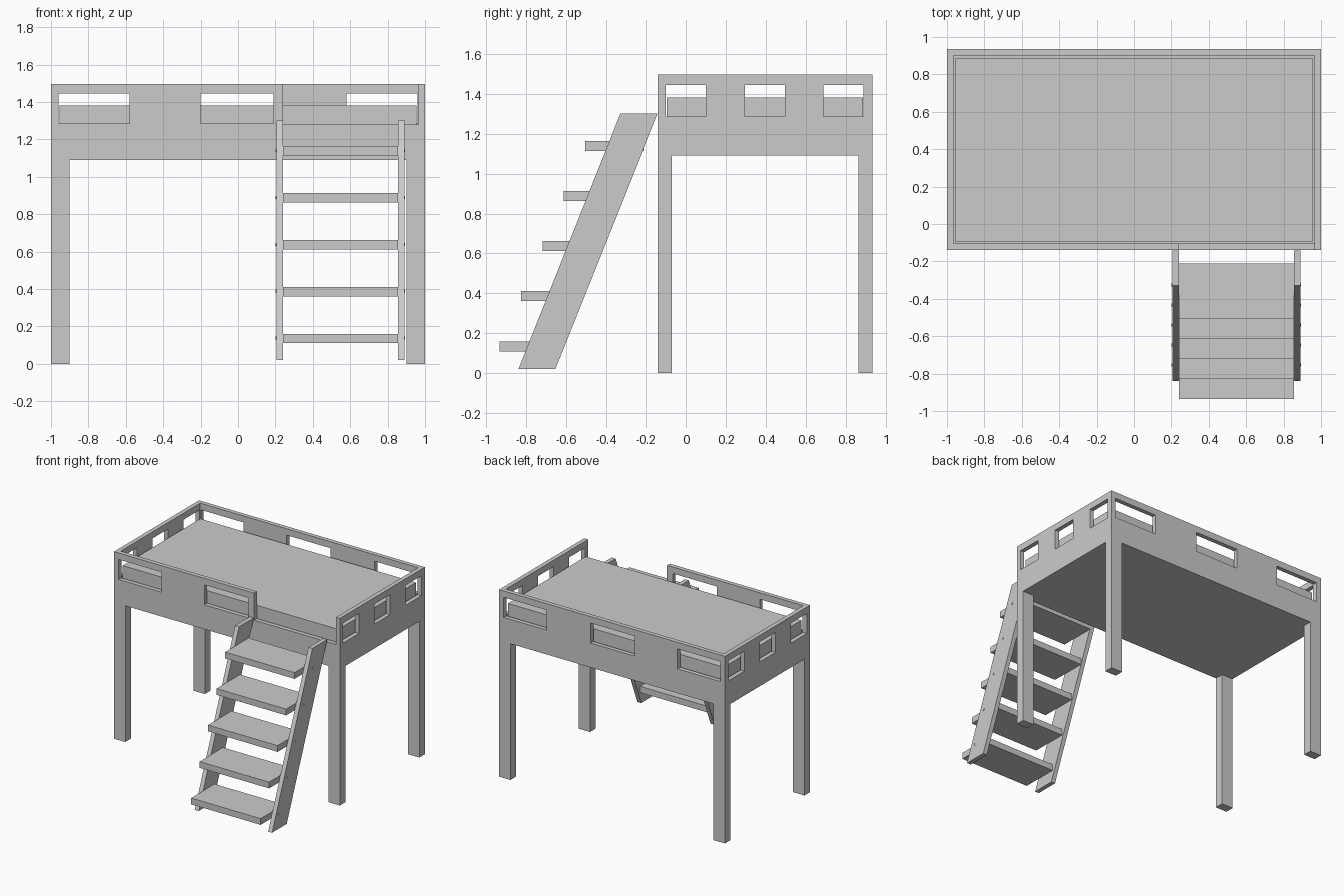
import bpy, bmesh
from mathutils import Matrix

if "Cube" in bpy.data.objects:
    bpy.data.objects.remove(bpy.data.objects["Cube"])


def add_mesh(name, bm):
    bmesh.ops.recalc_face_normals(bm, faces=bm.faces)
    me = bpy.data.meshes.new(name)
    bm.to_mesh(me)
    bm.free()
    ob = bpy.data.objects.new(name, me)
    bpy.context.collection.objects.link(ob)
    return ob


def box(name, x, y, z):
    bm = bmesh.new()
    bmesh.ops.create_cube(bm, size=1)
    for v in bm.verts:
        v.co = [(r[0] + r[1]) / 2 + c * (r[1] - r[0]) for c, r in zip(v.co, (x, y, z))]
    return add_mesh(name, bm)


def profile(name, yz, x0, x1):
    bm = bmesh.new()
    face = bm.faces.new([bm.verts.new((x0, y, z)) for y, z in yz])
    new = bmesh.ops.extrude_face_region(bm, geom=[face])["geom"]
    bmesh.ops.translate(bm, vec=(x1 - x0, 0, 0),
                        verts=[v for v in new if isinstance(v, bmesh.types.BMVert)])
    return add_mesh(name, bm)


def cut(target, x, y, z):
    cutter = box("cutter", x, y, z)
    cutter.hide_render = True
    mod = target.modifiers.new("cut", "BOOLEAN")
    mod.operation, mod.object, mod.solver = "DIFFERENCE", cutter, "EXACT"
    bpy.context.view_layer.objects.active = target
    bpy.ops.object.modifier_apply(modifier=mod.name)
    bpy.data.objects.remove(cutter)


Y0, Y1 = -0.14, 0.935      # bed front and back
WALL = 0.035

# Bed frame: hollow tray with guard rail windows and a ladder opening
frame = box("bed_frame", (-1, 1), (Y0, Y1), (1.09, 1.497))
cut(frame, (-1 + WALL, 1 - WALL), (Y0 + WALL, Y1 - WALL), (1.26, 1.7))
cut(frame, (0.24, 1 - WALL), (Y0 - 0.1, 0.1), (1.28, 1.7))
for cx in (-0.77, -0.005, 0.77):
    half = 0.19 if cx in (-0.77, 0.77) else 0.195
    cut(frame, (cx - half, cx + half), (Y0 - 0.1, Y1 + 0.1), (1.285, 1.445))
for cy in (0, 0.395, 0.79):
    cut(frame, (-1.1, 1.1), (cy - 0.1, cy + 0.1), (1.285, 1.445))

# Mattress
box("mattress", (-0.955, 0.955), (-0.095, 0.887), (1.26, 1.38))

# Legs
for side, x in (("left", (-1, -0.9)), ("right", (0.9, 1))):
    for end, y in (("front", (Y0, Y0 + 0.07)), ("back", (Y1 - 0.07, Y1))):
        box(f"{end}_{side}_leg", x, y, (0, 1.09))

# Ladder side boards
stringer = [(-0.84, 0.02), (-0.655, 0.02), (-0.142, 1.3), (-0.33, 1.3)]
for side, x in (("left", 0.205), ("right", 0.855)):
    profile(f"ladder_{side}_side", stringer, x, x + 0.035)

# Ladder steps with a screw head at each end
for i in range(5):
    y, z = -0.935 + 0.1075 * i, 0.11 + 0.251 * i
    box(f"ladder_step_{i + 1}", (0.24, 0.855), (y, y + 0.295), (z, z + 0.05))
    for side, x in (("left", 0.204), ("right", 0.891)):
        bm = bmesh.new()
        bmesh.ops.create_cone(bm, cap_ends=True, segments=12, radius1=0.008,
                              radius2=0.008, depth=0.005,
                              matrix=Matrix.Translation((x, y + 0.18, z + 0.027))
                              @ Matrix.Rotation(1.5707963, 4, "Y"))
        add_mesh(f"{side}_screw_{i + 1}", bm)
